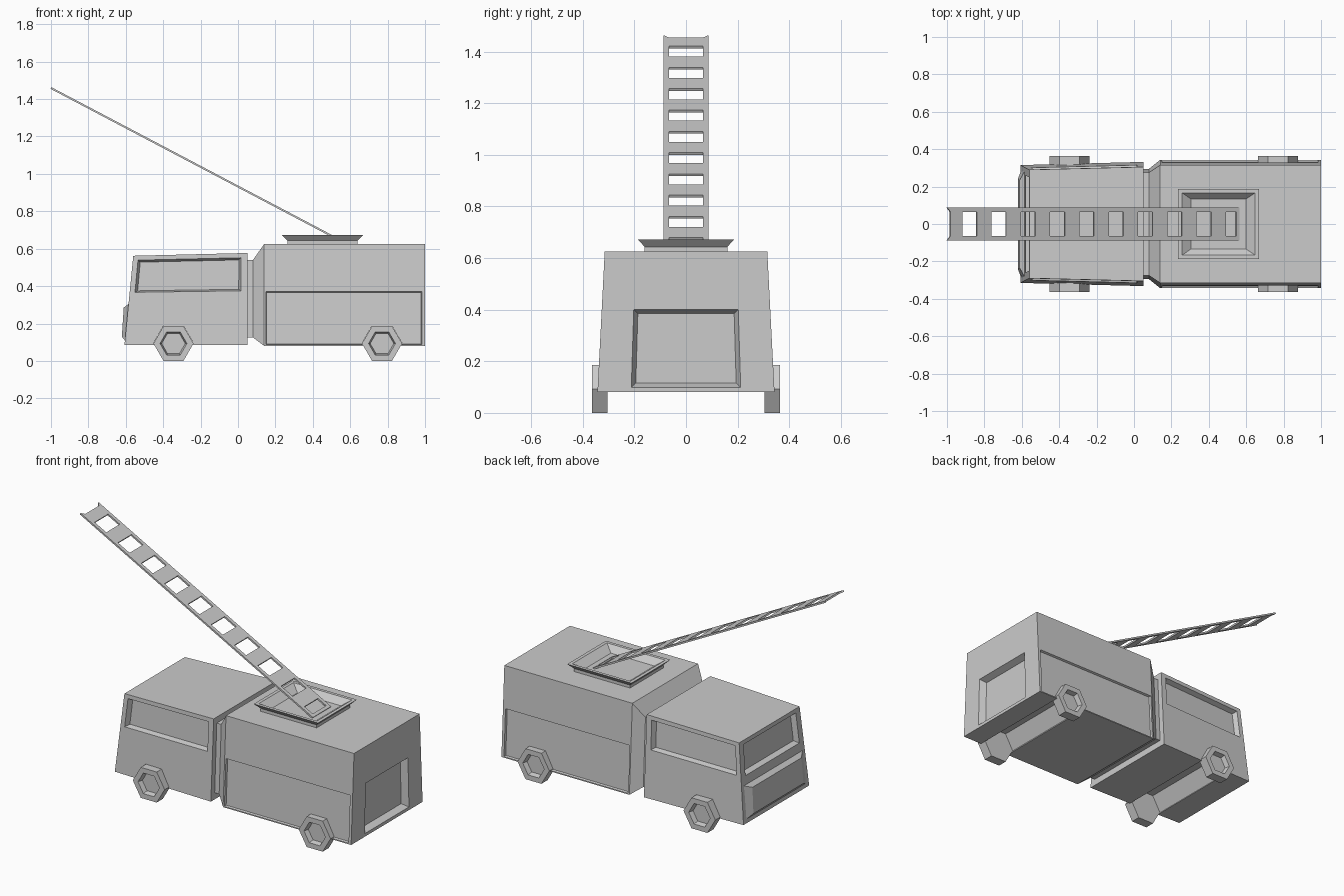
import bpy, bmesh, math
from mathutils import Vector

if "Cube" in bpy.data.objects:
    bpy.data.objects.remove(bpy.data.objects["Cube"])


def finish(name, bm, recalc=True):
    if recalc:
        bmesh.ops.remove_doubles(bm, verts=bm.verts, dist=1e-5)
        bmesh.ops.recalc_face_normals(bm, faces=bm.faces)
    mesh = bpy.data.meshes.new(name)
    bm.to_mesh(mesh)
    bm.free()
    obj = bpy.data.objects.new(name, mesh)
    bpy.context.collection.objects.link(obj)
    return obj


def loft(name, rings, panels=None):
    """Closed skin over rings; panels = {(segment, edge) or 'start'/'end': (u0,u1,v0,v1,depth,du,dv)}."""
    panels = panels or {}
    bm = bmesh.new()
    rings = [[Vector(p) for p in r] for r in rings]
    pts = [p for r in rings for p in r]
    centre = sum(pts, Vector()) / len(pts)
    n = len(rings[0])

    def face(ps):
        bm.faces.new([bm.verts.new(p) for p in ps])

    def recessed(c, u0, u1, v0, v1, depth, du, dv):
        at = lambda u, v: c[0].lerp(c[1], u).lerp(c[3].lerp(c[2], u), v)
        normal = (c[2] - c[0]).cross(c[3] - c[1]).normalized()
        if normal.dot(sum(c, Vector()) / 4 - centre) < 0:
            normal = -normal
        rect = lambda a, b, e, f: [at(a, e), at(b, e), at(b, f), at(a, f)]
        hole = rect(u0, u1, v0, v1)
        floor = [p - normal * depth for p in rect(u0 + du, u1 - du, v0 + dv, v1 - dv)]
        for a, b in ((c, hole), (hole, floor)):
            for k in range(4):
                m = (k + 1) % 4
                face([a[k], a[m], b[m], b[k]])
        face(floor)

    for i in range(len(rings) - 1):
        for j in range(n):
            m = (j + 1) % n
            c = [rings[i][j], rings[i + 1][j], rings[i + 1][m], rings[i][m]]
            if (i, j) in panels:
                recessed(c, *panels[i, j])
            else:
                face(c)
    for key, r in (('start', rings[0]), ('end', rings[-1])):
        if key in panels:
            recessed([r[0], r[3], r[2], r[1]], *panels[key])
        else:
            face(r)
    return finish(name, bm)


def section(xb, xt, yb, yt, zb, zt):
    return [(xb, -yb, zb), (xt, -yt, zt), (xt, yt, zt), (xb, yb, zb)]


def both_sides(seg, u0, u1, v0, v1, *rest):
    return {(seg, 0): (u0, u1, v0, v1, *rest), (seg, 2): (u0, u1, 1 - v1, 1 - v0, *rest)}


def hexagon(x, y, r):
    return [(x + r * math.cos(k * math.pi / 3), y, 0.093 + r * math.sin(k * math.pi / 3))
            for k in range(6)]


# Cab with side windows and windscreen
cab_panels = both_sides(0, 0.045, 0.945, 0.59, 0.95, 0.03, 0.02, 0.02)
cab_panels['start'] = (0.07, 0.93, 0.57, 0.95, 0.03, 0.02, 0.03)
cab = loft("cab", [section(-0.607, -0.56, 0.315, 0.29, 0.085, 0.562),
                   section(0.05, 0.05, 0.332, 0.305, 0.085, 0.577)], cab_panels)

# Raised lower front panel
loft("front_panel", [section(-0.598, -0.578, 0.302, 0.295, 0.10, 0.31),
                     section(-0.621, -0.611, 0.24, 0.235, 0.13, 0.285)])

# Rear body with neck, sloped front, side panels and rear door
body_panels = both_sides(2, 0.01, 0.98, 0.012, 0.535, 0.012, 0.004, 0.008)
body_panels['end'] = (0.19, 0.81, 0.035, 0.59, 0.04, 0.025, 0.03)
body = loft("rear_body", [section(0.05, 0.05, 0.295, 0.275, 0.125, 0.54),
                          section(0.08, 0.08, 0.295, 0.275, 0.125, 0.54),
                          section(0.14, 0.14, 0.343, 0.315, 0.08, 0.625),
                          section(1.0, 1.0, 0.343, 0.315, 0.08, 0.625)], body_panels)

# Wheels and the channels they sit in
for label, x, hull in (("front", -0.345, cab), ("rear", 0.77, body)):
    for side, s in (("right", -1), ("left", 1)):
        loft(f"{label}_{side}_wheel", [hexagon(x, s * y, r) for y, r in
             ((0.305, 0.107), (0.364, 0.107), (0.364, 0.072), (0.335, 0.063))])
    cutter = loft(f"{label}_arch_cutter", [hexagon(x, -0.5, 0.108), hexagon(x, 0.5, 0.108)])
    cutter.hide_render = True
    cutter.hide_viewport = True
    cut = hull.modifiers.new("wheel_channel", 'BOOLEAN')
    cut.operation = 'DIFFERENCE'
    cut.solver = 'EXACT'
    cut.object = cutter

# Turntable tray on the roof
tray = [(0.188, 0.16, 0.62), (0.188, 0.16, 0.643), (0.216, 0.186, 0.672),
        (0.196, 0.167, 0.672), (0.146, 0.133, 0.636)]
loft("turntable", [[(0.452 + a * hx, b * hy, z) for a, b in ((-1, -1), (1, -1), (1, 1), (-1, 1))]
                   for hx, hy, z in tray])

# Ladder: a strip with rung openings
bm = bmesh.new()
xs = [-1.0]
for i in range(10):
    xs += [-0.92 + 0.1566 * i, -0.842 + 0.1566 * i]
xs[-1] = 0.545
xs.append(0.562)
rows = []
for i, x in enumerate(xs):
    row = []
    for y in (-0.087, -0.065, 0.065, 0.087):
        px = x + 0.017 if i == 0 and abs(y) < 0.07 else x
        row.append(bm.verts.new((px, y, 1.459 - 0.5267 * (px + 1))))
    rows.append(row)
for i in range(len(rows) - 1):
    for j in range(3):
        if j == 1 and i % 2 == 1:
            continue
        bm.faces.new((rows[i][j], rows[i + 1][j], rows[i + 1][j + 1], rows[i][j + 1]))
ladder = finish("ladder", bm)
thick = ladder.modifiers.new("thickness", 'SOLIDIFY')
thick.thickness = 0.01
thick.offset = 0
